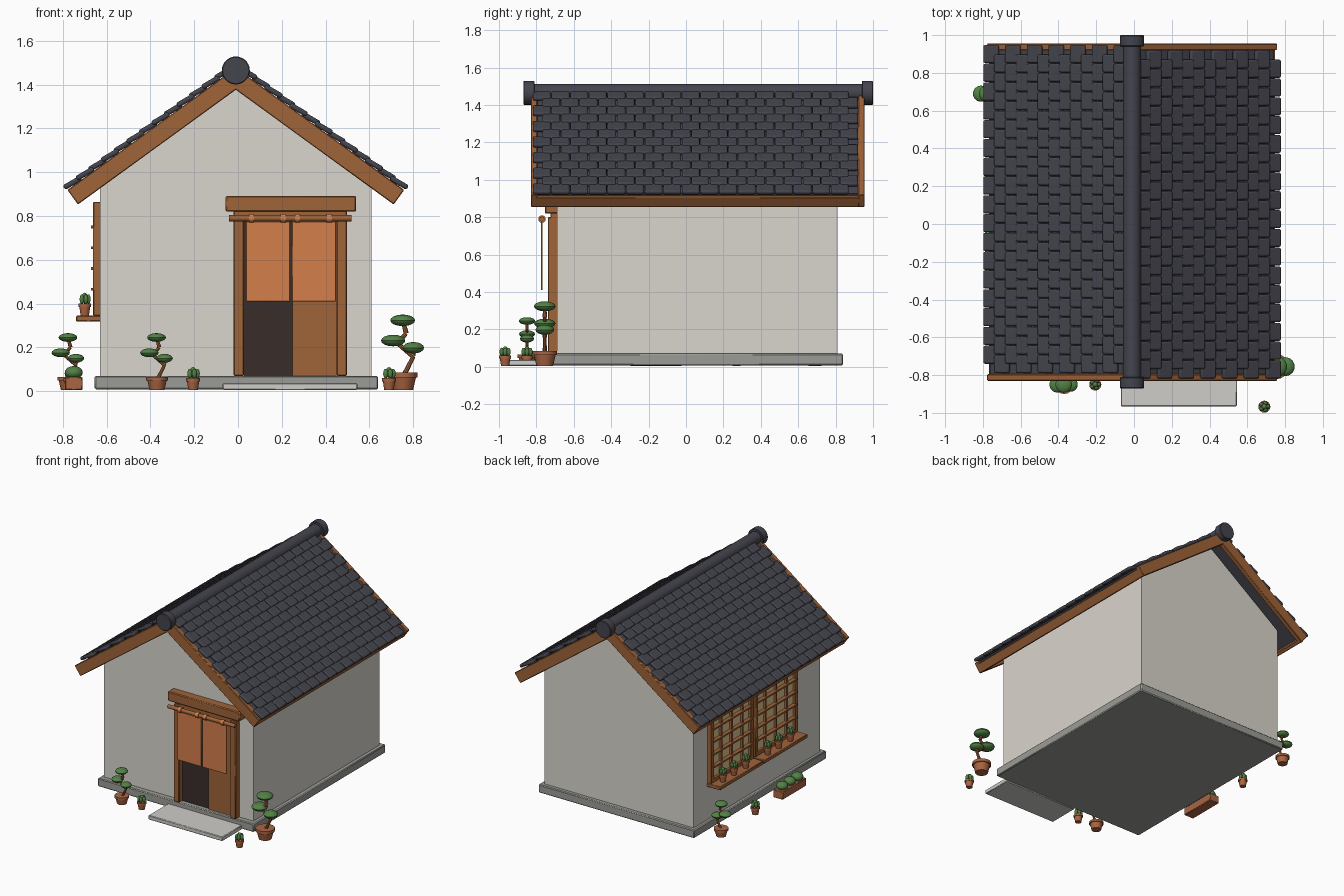
import bpy, bmesh, math
from mathutils import Matrix, Vector

if "Cube" in bpy.data.objects:
    bpy.data.objects.remove(bpy.data.objects["Cube"])


def material(name, r, g, b):
    m = bpy.data.materials.new(name)
    m.diffuse_color = (r, g, b, 1)
    m.use_nodes = True
    m.node_tree.nodes["Principled BSDF"].inputs["Base Color"].default_value = m.diffuse_color
    return m


PLASTER = material("plaster", .70, .67, .61)
STONE = material("grey stone", .33, .33, .31)
SLAB = material("pale stone", .62, .61, .58)
WOOD = material("warm wood", .35, .125, .04)
TILE = material("dark roof tile", .058, .058, .075)
CLOTH = material("orange cloth", .66, .21, .07)
DARK = material("dark doorway", .04, .027, .024)
LEAF = material("leaf green", .085, .22, .06)
CLAY = material("terracotta", .40, .13, .055)
PANE = material("paper pane", .74, .57, .29)
I4 = Matrix.Identity(4)


def box(bm, x0, x1, y0, y1, z0, z1, frame=I4):
    c = Matrix.Translation(((x0 + x1) / 2, (y0 + y1) / 2, (z0 + z1) / 2))
    bmesh.ops.create_cube(bm, size=1, matrix=frame @ c @ Matrix.Diagonal((x1 - x0, y1 - y0, z1 - z0, 1)))


def ball(bm, c, rx, rz):
    bmesh.ops.create_uvsphere(bm, u_segments=14, v_segments=8, radius=1,
                              matrix=Matrix.Translation(c) @ Matrix.Diagonal((rx, rx, rz, 1)))


def tube(bm, a, b, r1, r2=None, sides=16):
    a, b = Vector(a), Vector(b)
    rot = (b - a).to_track_quat('Z', 'Y').to_matrix().to_4x4()
    bmesh.ops.create_cone(bm, cap_ends=True, segments=sides, radius1=r1, radius2=r1 if r2 is None else r2,
                          depth=(b - a).length, matrix=Matrix.Translation((a + b) / 2) @ rot)


def finish(name, bm, mat, bevel=0, segments=1):
    me = bpy.data.meshes.new(name)
    bm.to_mesh(me)
    bm.free()
    me.materials.append(mat)
    for p in me.polygons:
        p.use_smooth = True
    me.set_sharp_from_angle(angle=math.radians(35))
    ob = bpy.data.objects.new(name, me)
    bpy.context.collection.objects.link(ob)
    if bevel:
        mod = ob.modifiers.new("soft_edges", 'BEVEL')
        mod.width, mod.segments = bevel, segments
    return ob


def boxes(name, mat, dims, bevel=0.0, frame=I4):
    bm = bmesh.new()
    for d in dims:
        box(bm, *d, frame)
    return finish(name, bm, mat, bevel)


# Plinth, step and gabled walls
boxes("plinth", STONE, [(-.655, .64, -.73, .84, .008, .07)], .006)
boxes("door_step", SLAB, [(-.07, .545, -.965, -.73, .005, .037)], .004)
bm = bmesh.new()
outline = [(-.63, .07), (.61, .07), (.61, .97), (-.01, 1.42), (-.63, .97)]
face = bm.faces.new([bm.verts.new((x, -.69, z)) for x, z in outline])
ext = bmesh.ops.extrude_face_region(bm, geom=[face])
bmesh.ops.translate(bm, vec=(0, 1.5, 0), verts=[v for v in ext["geom"] if isinstance(v, bmesh.types.BMVert)])
bmesh.ops.recalc_face_normals(bm, faces=bm.faces)
finish("walls", bm, PLASTER)

# Roof slopes: local x runs down the slope, local z is its normal
PITCH = math.radians(36)
for side, turn, v0 in (("right", 0, -.82), ("left", math.pi, -.95)):
    frame = Matrix.Translation((-.01, 0, 1.473)) @ Matrix.Rotation(turn, 4, 'Z') @ Matrix.Rotation(PITCH, 4, 'Y')
    lo, hi = (-.83, .955) if turn == 0 else (-.955, .83)
    boxes(side + "_roof_deck", TILE, [(0, .93, lo + .02, hi - .02, -.03, 0)], 0, frame)
    boxes(side + "_barge_boards", WOOD, [(0, .948, lo, lo + .035, -.078, .004),
                                         (0, .948, hi - .035, hi, -.078, .004)], .004, frame)
    boxes(side + "_eave_board", WOOD, [(.92, .947, lo + .01, hi - .01, -.078, -.012)], .004, frame)
    bm = bmesh.new()
    for row in range(13):
        for col in range(17):
            at = Matrix.Translation((.91 - row * .071, v0 + .05 + col * .0995 + (row % 2) * .05, .017))
            box(bm, -.045, .045, -.048, .048, -.012, .012, frame @ at @ Matrix.Rotation(-.1, 4, 'Y'))
    finish(side + "_roof_tiles", bm, TILE, .009, 2)

# Ridge roll with thicker end caps
bm = bmesh.new()
for y0, y1, r in ((-.83, .96, .047), (-.87, -.81, .064), (.94, 1.0, .064)):
    tube(bm, (-.01, y0, 1.465), (-.01, y1, 1.465), r, sides=28)
finish("ridge_roll", bm, TILE, .004)

# Doorway
boxes("door_frame", WOOD, [(-.02, .027, -.738, -.685, .07, .80), (.45, .497, -.738, -.685, .07, .80),
                           (-.02, .497, -.725, -.685, .775, .825)], .004)
boxes("door_lintel", WOOD, [(-.057, .54, -.755, -.685, .82, .892)], .006)
boxes("door_opening", DARK, [(.027, .25, -.697, -.688, .07, .775)])
boxes("sliding_door", WOOD, [(.25, .45, -.706, -.688, .07, .775)])
bm = bmesh.new()
tube(bm, (-.04, -.77, .79), (.518, -.77, .79), .014)
finish("curtain_rod", bm, WOOD)
boxes("curtains", CLOTH, [(.037, .238, -.774, -.766, .41, .775), (.246, .447, -.774, -.766, .41, .775)], .002)
bm = bmesh.new()
for x in (.062, .207, .272, .417):
    tube(bm, (x - .012, -.77, .79), (x + .012, -.77, .79), .02)
finish("curtain_loops", bm, CLOTH)

# Windows and shelves on the left wall
for tag, y0 in (("rear", .14), ("front", -.385)):
    y1 = y0 + .505
    boxes(tag + "_window_pane", PANE, [(-.643, -.636, y0 + .02, y1 - .02, .36, .845)])
    boxes(tag + "_window_frame", WOOD, [(-.662, -.625, y0, y0 + .035, .345, .865),
                                        (-.662, -.625, y1 - .035, y1, .345, .865),
                                        (-.662, -.625, y0, y1, .83, .865),
                                        (-.662, -.625, y0, y1, .345, .375)], .003)
    bars = [(-.66, -.638, y0 + .505 * k / 4 - .007, y0 + .505 * k / 4 + .007, .36, .845) for k in (1, 2, 3)]
    bars += [(-.672, -.638, y0 + .02, y1 - .02, z - .006, z + .006) for z in (.465, .56, .655, .75)]
    boxes(tag + "_window_lattice", WOOD, bars)
    boxes(tag + "_window_shelf", WOOD, [(-.74, -.625, y0 - .005, y1 + .005, .318, .345)], .004)


def pot(name, x, y, z, r, h):
    bm = bmesh.new()
    tube(bm, (x, y, z), (x, y, z + h * .8), r * .68, r * .9)
    tube(bm, (x, y, z + h * .72), (x, y, z + h), r)
    finish(name, bm, CLAY)


def bonsai(name, x, y, s):
    pot(name + "_pot", x, y, .005, .05 * s, .06 * s)
    path = [(x + a * s, y, b * s) for a, b in ((0, .05), (.035, .12), (-.02, .165), (.01, .2), (0, .24))]
    bm = bmesh.new()
    for a, b in zip(path, path[1:]):
        tube(bm, a, b, .009 * s, .007 * s, 8)
    tube(bm, path[1], (x + .04 * s, y, .145 * s), .006 * s, sides=8)
    finish(name + "_trunk", bm, WOOD)
    bm = bmesh.new()
    for dx, z, r in ((-.002, .245, .044), (-.035, .175, .043), (.035, .15, .038)):
        ball(bm, (x + dx * s, y, z * s), r * s, .02 * s)
    finish(name + "_leaves", bm, LEAF)


def small_plant(name, x, y, z, r=.032):
    pot(name + "_pot", x, y, z, r, .055)
    bm = bmesh.new()
    ball(bm, (x, y, z + .08), r * .5, .025)
    for k in range(5):
        a = k * math.tau / 5
        ball(bm, (x + math.cos(a) * r * .6, y + math.sin(a) * r * .6, z + .075), r * .36, .022)
    finish(name + "_leaves", bm, LEAF)


# Potted plants around the house
bonsai("front_bonsai", -.37, -.85, 1)
bonsai("corner_bonsai", .755, -.755, 1.32)
bonsai("side_bonsai", -.775, .69, 1)
for i, (x, y) in enumerate(((-.205, -.85), (.69, -.967), (-.765, .27))):
    small_plant(f"ground_plant_{i}", x, y, .005)
for i, y in enumerate((.56, .43, .29, .03, -.10, -.24)):
    small_plant(f"shelf_plant_{i}", -.70, y, .345, .028)

# Long planter below the windows
boxes("planter_box", CLAY, [(-.79, -.71, -.30, -.02, .005, .065)], .004)
bm = bmesh.new()
for y in (-.25, -.16, -.07):
    ball(bm, (-.75, y, .085), .042, .03)
finish("planter_leaves", bm, LEAF)
